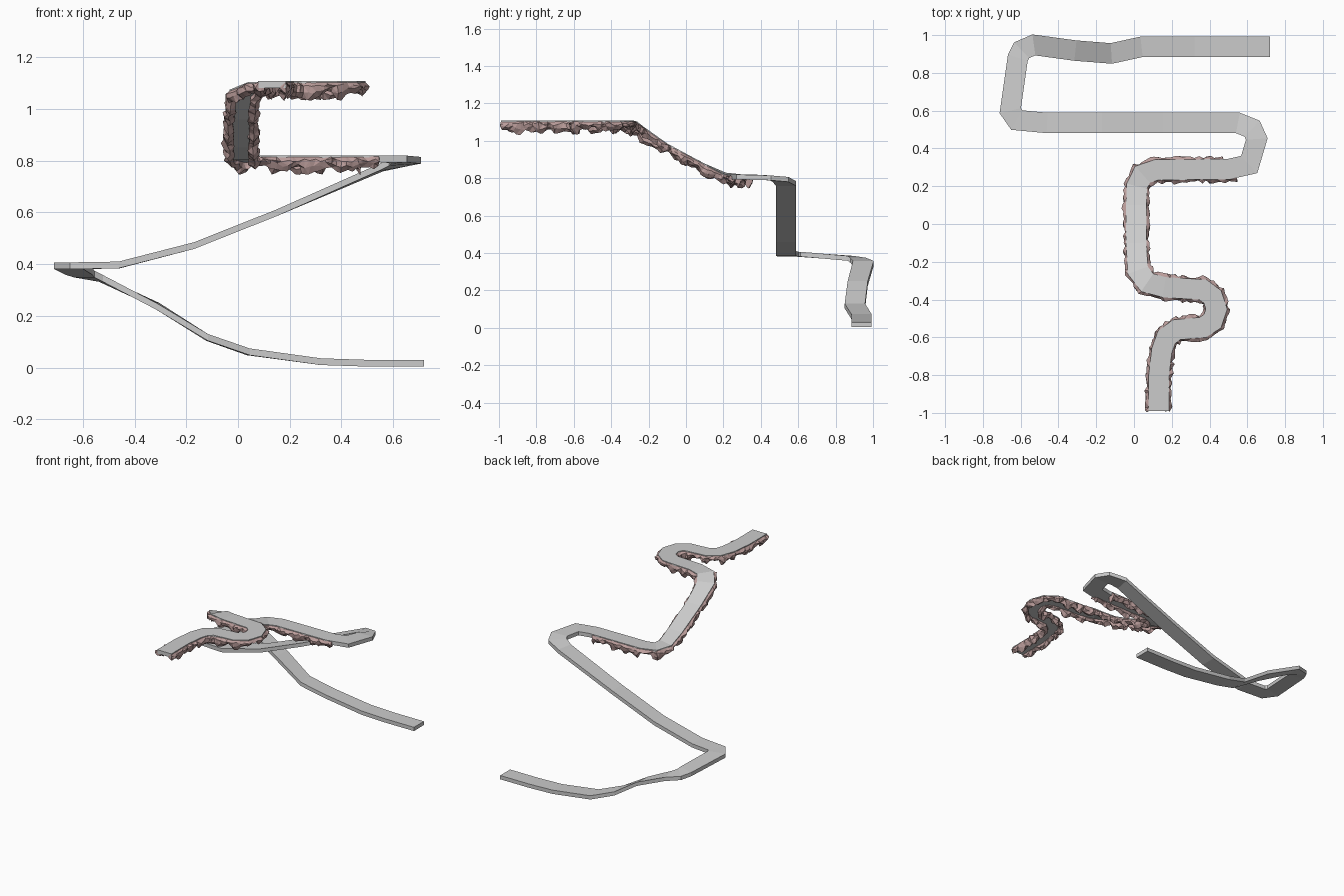
import bpy, bmesh, random
from mathutils import Vector

if "Cube" in bpy.data.objects:
    bpy.data.objects.remove(bpy.data.objects["Cube"])

random.seed(4)
HALF, THICK = 0.054, 0.026

# Road centre line (x, y, top z), from the high end down to the ground
PATH = [Vector(p) for p in [
    (.132, -.99, 1.108), (.132, -.80, 1.108), (.147, -.67, 1.108), (.172, -.60, 1.108),
    (.225, -.56, 1.108), (.365, -.547, 1.108), (.415, -.515, 1.108), (.437, -.45, 1.108),
    (.415, -.385, 1.108), (.365, -.348, 1.108), (.16, -.335, 1.108), (.07, -.31, 1.104),
    (.02, -.245, 1.075), (.012, -.10, .985), (.012, .10, .878), (.015, .20, .830),
    (.045, .262, .820), (.12, .287, .820), (.50, .290, .820), (.61, .315, .820),
    (.65, .45, .815), (.625, .505, .807), (.55, .535, .785), (.15, .535, .612),
    (-.17, .535, .485), (-.46, .535, .410), (-.62, .55, .407), (-.655, .60, .407),
    (-.615, .88, .385), (-.595, .92, .375), (-.53, .948, .358), (-.31, .918, .250),
    (-.12, .903, .130), (.04, .938, .074), (.32, .938, .036), (.50, .938, .030), (.72, .938, .030)]]


def side_vectors(path):
    """Mitred sideways vector at each path point."""
    dirs = [(b - a).to_2d().normalized() for a, b in zip(path, path[1:])]
    out = []
    for i in range(len(path)):
        a, b = dirs[max(i - 1, 0)], dirs[min(i, len(dirs) - 1)]
        t = (a + b).normalized()
        out.append(Vector((t.y, -t.x, 0)) / max(t.dot(a), .6))
    return out


def loft(name, rings, triangles=False):
    """Join closed rings of points into a capped tube."""
    bm = bmesh.new()
    rows = [[bm.verts.new(p) for p in ring] for ring in rings]
    n = len(rows[0])
    for a, b in zip(rows, rows[1:]):
        for j in range(n):
            k = (j + 1) % n
            bm.faces.new((a[j], a[k], b[k], b[j]))
    bm.faces.new(rows[0])
    bm.faces.new(rows[-1])
    if triangles:
        bmesh.ops.triangulate(bm, faces=bm.faces[:])
    bmesh.ops.recalc_face_normals(bm, faces=bm.faces[:])
    mesh = bpy.data.meshes.new(name)
    bm.to_mesh(mesh)
    bm.free()
    obj = bpy.data.objects.new(name, mesh)
    bpy.context.collection.objects.link(obj)
    return obj


SIDES = side_vectors(PATH)
DOWN = Vector((0, 0, -1))

# Road slab
loft("road", [(p - s * HALF, p + s * HALF, p + s * HALF + DOWN * THICK, p - s * HALF + DOWN * THICK)
              for p, s in zip(PATH, SIDES)])

# Jagged rock fringe under both edges of the upper road
rock = bpy.data.materials.new("rock")
rock.diffuse_color = (.50, .34, .33, 1)
rock.use_nodes = True
rock.node_tree.nodes["Principled BSDF"].inputs["Base Color"].default_value = rock.diffuse_color


def rock_edge(name, side, last_x):
    stations = []
    for i in range(18):
        a, b = PATH[i], PATH[i + 1]
        if i == 17:
            b = Vector((last_x, b.y, b.z))
        edge_a, edge_b = a + SIDES[i] * side * HALF, b + SIDES[i + 1] * side * HALF
        count = max(1, round((edge_b - edge_a).length / .021))
        for k in range(count):
            stations.append((a.lerp(b, k / count), SIDES[i].lerp(SIDES[i + 1], k / count)))
    stations.append((b, SIDES[18]))
    rings = []
    deep = .05
    for n, (p, s) in enumerate(stations):
        if n % 2 == 0:
            deep = random.uniform(.036, .072)
        out = random.uniform(.006, .020)
        profile = [(-.022, .020), (-.002, .004), (out, .012 + random.uniform(0, .012)),
                   (out * .8, deep * .65), (-.006, deep), (-.026, deep * .75)]
        along = Vector((-s.y, s.x, 0)).normalized()
        ring = []
        for j, (o, d) in enumerate(profile):
            jit = .0 if j < 2 else .006
            r = random.uniform
            ring.append(p + s * side * (HALF + o + r(-jit, jit)) + DOWN * (d + r(-jit, jit))
                        + along * r(-jit, jit))
        rings.append(ring)
    loft(name, rings, True).data.materials.append(rock)


rock_edge("rock_edge_right", 1, .54)
rock_edge("rock_edge_left", -1, .48)
